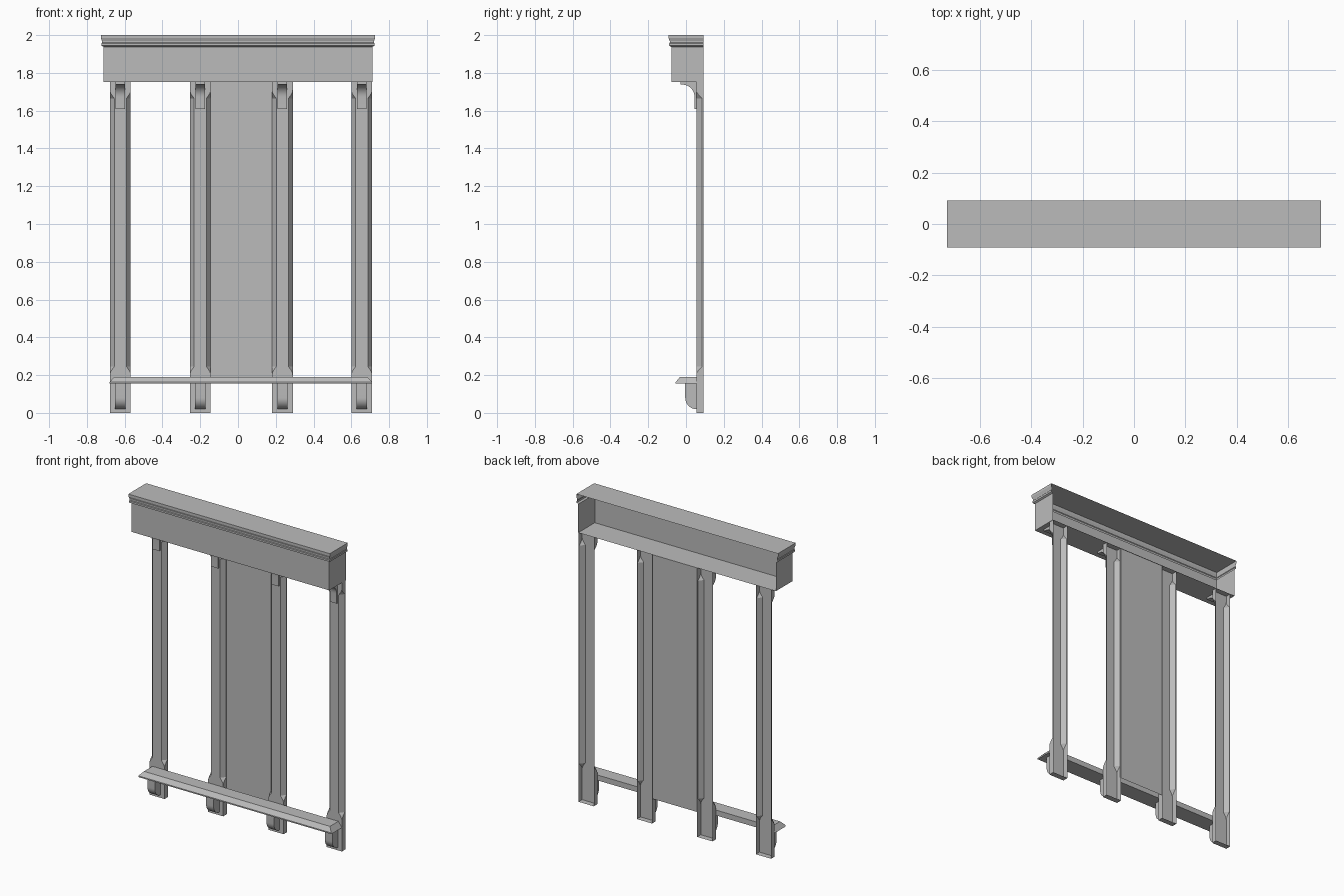
import bpy, bmesh
from math import sin, cos, pi, radians

cube = bpy.data.objects.get("Cube")
if cube:
    bpy.data.objects.remove(cube)

grey = bpy.data.materials.new("plain_grey")
grey.use_nodes = True
COLOUR = (0.5, 0.5, 0.5, 1)
grey.diffuse_color = COLOUR
grey.node_tree.nodes["Principled BSDF"].inputs["Base Color"].default_value = COLOUR


def finish(name, bm, smooth=False):
    bmesh.ops.remove_doubles(bm, verts=bm.verts, dist=0.0002)
    mesh = bpy.data.meshes.new(name)
    bm.to_mesh(mesh)
    bm.free()
    mesh.materials.append(grey)
    obj = bpy.data.objects.new(name, mesh)
    bpy.context.collection.objects.link(obj)
    if smooth:
        bpy.ops.object.select_all(action="DESELECT")
        obj.select_set(True)
        bpy.context.view_layer.objects.active = obj
        bpy.ops.object.shade_smooth_by_angle(angle=radians(35))
    return obj


def loft(bm, sections):
    """Skin open sections; returns the vertex rows."""
    rows = [[bm.verts.new(p) for p in s] for s in sections]
    for a, b in zip(rows, rows[1:]):
        for i in range(len(a) - 1):
            bm.faces.new((a[i], a[i + 1], b[i + 1], b[i]))
    return rows


def prism(name, profile, x0, x1, inset=None, smooth=False):
    """Closed y-z profile run along x; inset pulls the ends in per point."""
    inset = inset or [0] * len(profile)
    bm = bmesh.new()
    ends = [[bm.verts.new((x + s * d, y, z)) for (y, z), d in zip(profile, inset)]
            for x, s in ((x0, 1), (x1, -1))]
    n = len(profile)
    for i in range(n):
        j = (i + 1) % n
        bm.faces.new((ends[0][i], ends[0][j], ends[1][j], ends[1][i]))
    for e in ends:
        bm.faces.new(e)
    bmesh.ops.recalc_face_normals(bm, faces=bm.faces)
    return finish(name, bm, smooth)


BACK, POST_FRONT, HALF = 0.092, 0.055, 0.055
HEAD_Z, HEAD_X, HEAD_FRONT = 1.752, 0.712, -0.078

# Header shell: moulded cornice over a plain fascia, open at the back
cornice = [(0, HEAD_Z), (0, 1.938), (0.011, 1.944), (0.011, 1.956), (0.008, 1.96),
           (0.008, 1.968), (0.014, 1.984), (0.014, 2.0)]
bm = bmesh.new()
rows = loft(bm, [[(-HEAD_X - d, BACK, z), (-HEAD_X - d, HEAD_FRONT - d, z),
                  (HEAD_X + d, HEAD_FRONT - d, z), (HEAD_X + d, BACK, z)] for d, z in cornice])
bm.faces.new(rows[-1])
bm.faces.new(rows[0][::-1])
finish("header", bm)

# Ledge with bevelled front and ends
prism("ledge", [(POST_FRONT, 0.155), (-0.055, 0.155), (-0.055, 0.163), (-0.032, 0.19),
                (POST_FRONT, 0.19)], -0.68, 0.71, [0, 0, 0, 0.025, 0.025])

# Back panel between the middle posts
bm = bmesh.new()
loft(bm, [[(x, 0.088, z) for x in (-0.146, 0.182)] for z in (0.16, HEAD_Z)])
finish("back_panel", bm)

# Bracket profiles: concave cove above, rounded foot below
STEPS = 10
arc = [i / STEPS * pi / 2 for i in range(STEPS + 1)]
cove = [(POST_FRONT, HEAD_Z), (-0.03, HEAD_Z), (-0.03, 1.738)]
cove += [(-0.02 + 0.065 * sin(a), 1.673 + 0.065 * cos(a)) for a in arc]
cove += [(0.045, 1.61), (POST_FRONT, 1.61)]
foot = [(POST_FRONT, 0.155), (-0.004, 0.155)]
foot += [(0.055 - 0.059 * cos(a), 0.08 - 0.06 * sin(a)) for a in arc]

# Chamfer size along the post height, with curved stops at both ends
stops = [(0, 0)]
stops += [(0.2 + 0.045 * i / 5, 1 - cos(i / 5 * pi / 2)) for i in range(6)]
stops += [(1.665 + 0.045 * i / 5, 1 - sin(i / 5 * pi / 2)) for i in range(6)]
stops += [(HEAD_Z, 0)]

for label, cx in (("outer_right", -0.623), ("inner_right", -0.2),
                  ("inner_left", 0.235), ("outer_left", 0.655)):
    # Hollow post, open at the back
    bm = bmesh.new()
    sections = []
    for z, t in stops:
        c, d = 0.023 * t, 0.03 * t
        sections.append([(cx - HALF, BACK, z), (cx - HALF, POST_FRONT + d, z),
                         (cx - HALF + c, POST_FRONT, z), (cx + HALF - c, POST_FRONT, z),
                         (cx + HALF, POST_FRONT + d, z), (cx + HALF, BACK, z)])
    rows = loft(bm, sections)
    bm.faces.new(rows[0][::-1])
    finish(label + "_post", bm)
    prism(label + "_upper_bracket", cove, cx - 0.025, cx + 0.025, smooth=True)
    prism(label + "_lower_bracket", foot, cx - 0.027, cx + 0.027, smooth=True)
